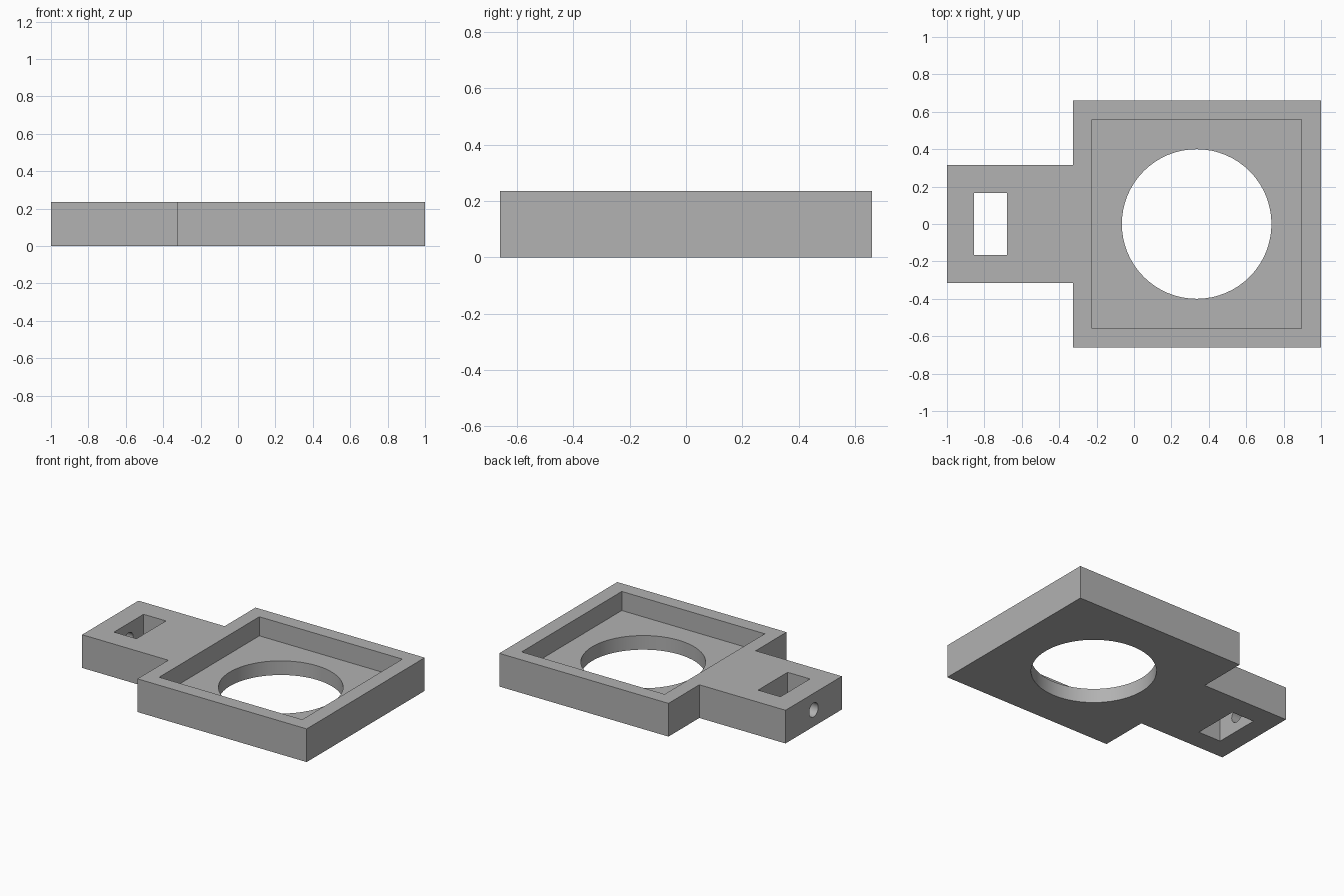
import bpy
import bmesh
import math

HEIGHT = 0.235
FLOOR = 0.1
MID = 0.335          # x centre of the square frame

if "Cube" in bpy.data.objects:
    bpy.data.objects.remove(bpy.data.objects["Cube"])

grey = bpy.data.materials.new("plain grey")
grey.use_nodes = True
colour = (0.445, 0.445, 0.445, 1)
grey.diffuse_color = colour
grey.node_tree.nodes["Principled BSDF"].inputs["Base Color"].default_value = colour


def prism(name, outline, z0, z1):
    """Extrude a flat outline from z0 up to z1."""
    bm = bmesh.new()
    face = bm.faces.new([bm.verts.new((x, y, z0)) for x, y in outline])
    top = bmesh.ops.extrude_face_region(bm, geom=[face])["geom"]
    verts = [v for v in top if isinstance(v, bmesh.types.BMVert)]
    bmesh.ops.translate(bm, verts=verts, vec=(0, 0, z1 - z0))
    bmesh.ops.recalc_face_normals(bm, faces=bm.faces)
    mesh = bpy.data.meshes.new(name)
    bm.to_mesh(mesh)
    bm.free()
    mesh.materials.append(grey)
    obj = bpy.data.objects.new(name, mesh)
    bpy.context.collection.objects.link(obj)
    return obj


def rectangle(x0, x1, half):
    return [(x0, -half), (x1, -half), (x1, half), (x0, half)]


def circle(x, radius, sides):
    return [(x + radius * math.cos(math.tau * i / sides),
             radius * math.sin(math.tau * i / sides)) for i in range(sides)]


# Square frame with a narrow tab, as one solid outline
half_outline = [(-1, -0.315), (-0.325, -0.315), (-0.325, -0.66), (1, -0.66)]
outline = half_outline + [(x, -y) for x, y in reversed(half_outline)]
body = prism("mounting_frame", outline, 0, HEIGHT)

# Recess, round opening, tab slot and the screw hole in the tab end
cutters = [
    prism("recess_cutter", rectangle(-0.225, 0.895, 0.56), FLOOR, 0.4),
    prism("opening_cutter", circle(MID, 0.4, 64), -0.1, 0.2),
    prism("slot_cutter", rectangle(-0.855, -0.68, 0.165), -0.1, 0.4),
    prism("screw_hole_cutter", circle(0, 0.05, 24), -0.15, 0.15),
]
screw = cutters[-1]
screw.rotation_euler = (0, math.pi / 2, 0)
screw.location = (-0.93, 0, HEIGHT / 2)

bpy.ops.object.select_all(action="DESELECT")
bpy.context.view_layer.objects.active = body
body.select_set(True)
for cutter in cutters:
    cutter.hide_render = True
    cut = body.modifiers.new(cutter.name, "BOOLEAN")
    cut.operation = "DIFFERENCE"
    cut.solver = "EXACT"
    cut.object = cutter
    bpy.ops.object.modifier_apply(modifier=cut.name)
for cutter in cutters:
    bpy.data.objects.remove(cutter)

bpy.ops.object.shade_smooth_by_angle(angle=math.radians(30))
